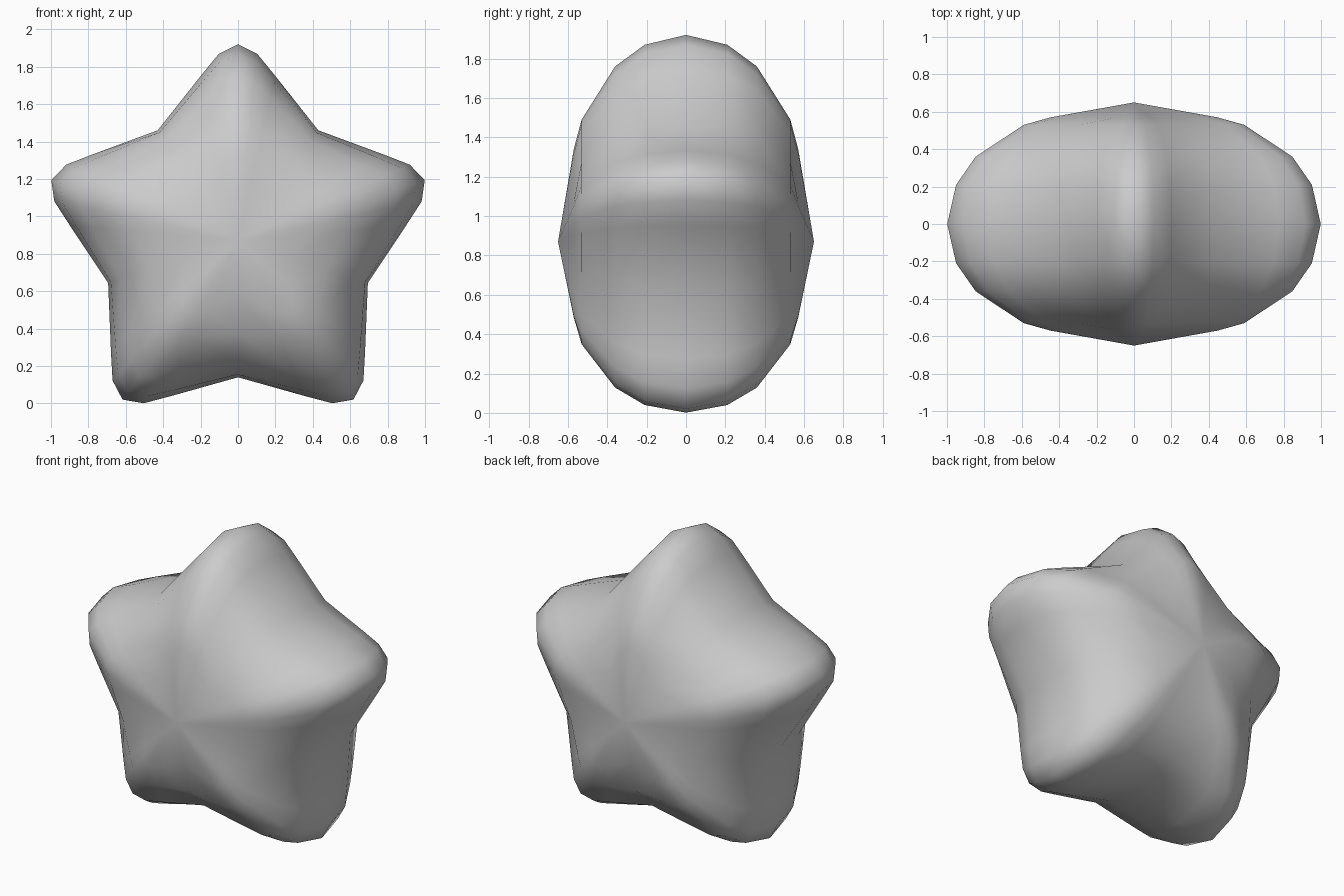
import bpy, bmesh
from math import sin, cos, radians

if "Cube" in bpy.data.objects:
    bpy.data.objects.remove(bpy.data.objects["Cube"])

CENTRE_Z = 0.87
# Half-depth y, tip radius, valley radius for each ring from rim to pole
RINGS = [(0.0, 1.05, 0.73), (0.21, 1.0, 0.715), (0.36, 0.89, 0.66),
         (0.53, 0.62, 0.50), (0.57, 0.47, 0.30)]
POLE_Y = 0.65
# One arm of the star outline: angle from tip, blend from valley (0) to tip (1)
ARM = [(-12.8, 0.54), (-5.9, 0.857), (0, 1), (5.9, 0.857), (12.8, 0.54), (36, 0)]

bm = bmesh.new()


def star_ring(y, tip, valley):
    ring = []
    for arm in range(5):
        for angle, blend in ARM:
            a = radians(72 * arm + angle)
            r = valley + (tip - valley) * blend
            ring.append(bm.verts.new((r * sin(a), y, CENTRE_Z + r * cos(a))))
    return ring


# Shared rim, then a puffed cap on the front and on the back
rim = star_ring(*RINGS[0])
n = len(rim)
for side in (-1, 1):
    lower = rim
    for y, tip, valley in RINGS[1:]:
        upper = star_ring(side * y, tip, valley)
        for i in range(n):
            j = (i + 1) % n
            bm.faces.new((lower[i], lower[j], upper[j], upper[i]))
        lower = upper
    pole = bm.verts.new((0, side * POLE_Y, CENTRE_Z))
    for i in range(n):
        bm.faces.new((lower[i], lower[(i + 1) % n], pole))

bmesh.ops.recalc_face_normals(bm, faces=bm.faces)
for face in bm.faces:
    face.smooth = True

# Puffy star object
mesh = bpy.data.meshes.new("puffy_star")
bm.to_mesh(mesh)
bm.free()
star = bpy.data.objects.new("puffy_star", mesh)
bpy.context.collection.objects.link(star)
